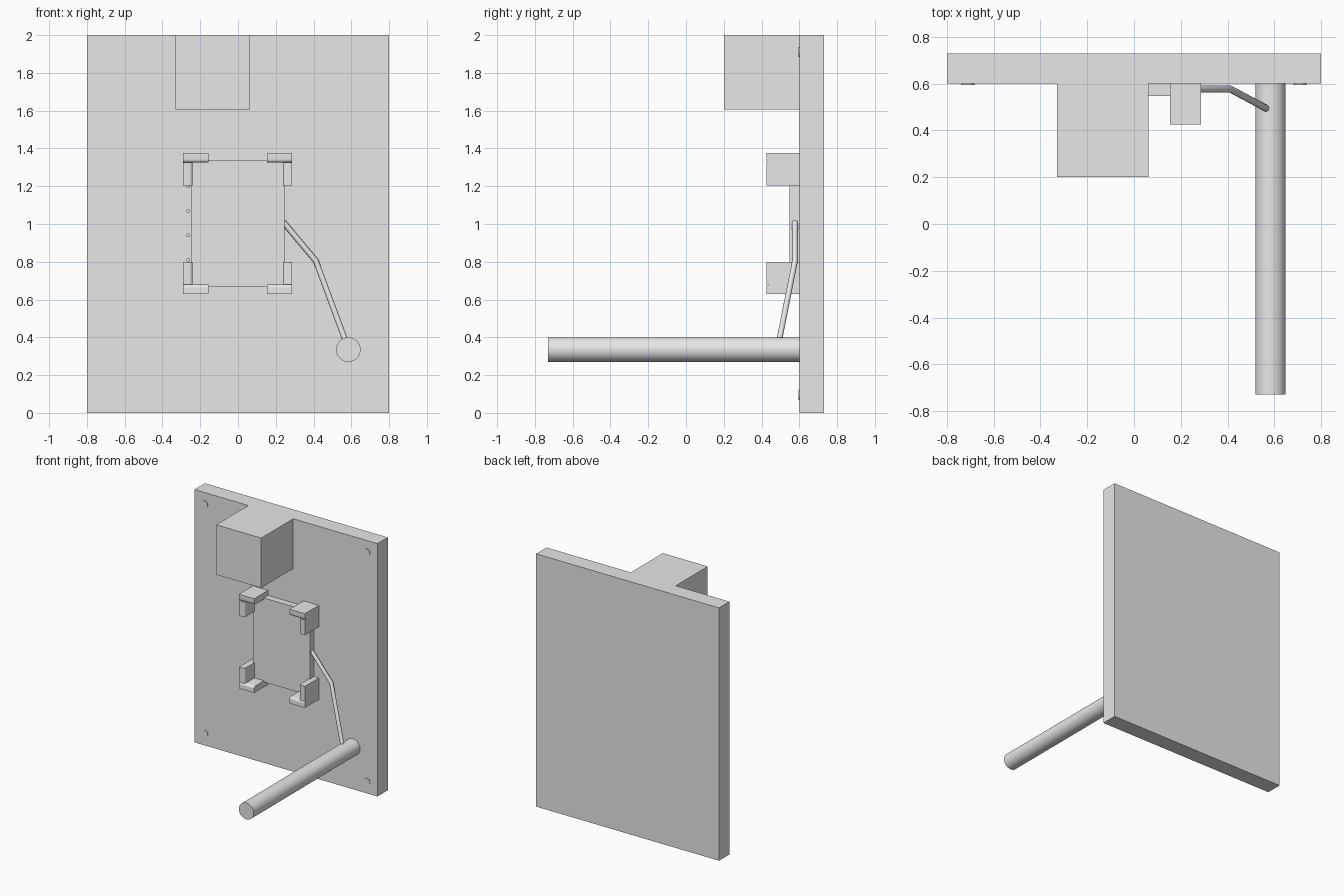
import bpy, bmesh, math
from mathutils import Vector

if "Cube" in bpy.data.objects:
    bpy.data.objects.remove(bpy.data.objects["Cube"])

grey = bpy.data.materials.new("plain grey")
grey.diffuse_color = (0.8, 0.8, 0.8, 1)
grey.use_nodes = True
grey.node_tree.nodes["Principled BSDF"].inputs["Base Color"].default_value = grey.diffuse_color


def finish(name, bm, smooth=False):
    bmesh.ops.recalc_face_normals(bm, faces=bm.faces)
    mesh = bpy.data.meshes.new(name)
    bm.to_mesh(mesh)
    bm.free()
    mesh.materials.append(grey)
    obj = bpy.data.objects.new(name, mesh)
    bpy.context.collection.objects.link(obj)
    if smooth:
        bpy.context.view_layer.objects.active = obj
        obj.select_set(True)
        bpy.ops.object.shade_smooth_by_angle(angle=math.radians(35))
        obj.select_set(False)
    return obj


def prism(name, points, offset, smooth=False):
    """Closed outline swept along an offset vector."""
    bm = bmesh.new()
    face = bm.faces.new([bm.verts.new(p) for p in points])
    out = bmesh.ops.extrude_face_region(bm, geom=[face], use_keep_orig=True)
    moved = [v for v in out["geom"] if isinstance(v, bmesh.types.BMVert)]
    bmesh.ops.translate(bm, verts=moved, vec=offset)
    return finish(name, bm, smooth)


def box(name, x0, x1, y0, y1, z0, z1):
    return prism(name, [(x0, y0, z0), (x1, y0, z0), (x1, y1, z0), (x0, y1, z0)],
                 (0, 0, z1 - z0))


def peg(name, x, z, r, y0, y1, sides=24):
    """Round bar running front to back."""
    ring = [(x + r * math.cos(2 * math.pi * i / sides), y0,
             z + r * math.sin(2 * math.pi * i / sides)) for i in range(sides)]
    return prism(name, ring, (0, y1 - y0, 0), True)


# Wall panel, top box, and flat screen plate
box("wall_panel", -0.8, 0.8, 0.6, 0.73, 0, 2)
box("top_box", -0.33, 0.063, 0.2, 0.6, 1.605, 2)
box("screen_plate", -0.25, 0.245, 0.547, 0.6, 0.67, 1.335)

# Long rod sticking out of the panel
peg("rod", 0.584, 0.335, 0.065, -0.73, 0.6, 32)

# Corner brackets: two arms each, rounded on the inner front edge
R, THICK, FRONT = 0.018, 0.05, 0.425
profile = [(0, 0.6), (0, FRONT)]
profile += [(THICK - R + R * math.sin(a), FRONT + R - R * math.cos(a))
            for a in (i * math.pi / 10 for i in range(6))]
profile += [(THICK, 0.6)]
for side, sx, xo in (("left", 1, -0.29), ("right", -1, 0.287)):
    for level, sz, zo in (("lower", 1, 0.63), ("upper", -1, 1.375)):
        prism(f"{level}_{side}_bracket_ledge",
              [(xo, y, zo + sz * t) for t, y in profile], (sx * 0.134, 0, 0), True)
        prism(f"{level}_{side}_bracket_upright",
              [(xo + sx * t, y, zo + sz * THICK) for t, y in profile],
              (0, 0, sz * 0.12), True)

# Small pins beside the plate
for i in range(4):
    peg(f"side_pin_{i + 1}", -0.263, 0.81 + 0.13 * i, 0.01, 0.575, 0.6, 12)

# Low screw heads in the panel corners
for x in (-0.71, 0.71):
    for z in (0.095, 1.91):
        peg("corner_screw", x, z, 0.027, 0.595, 0.6, 16)

# Bent cable from the plate to the rod, mitred at the bend
path = [Vector(p) for p in ((0.24, 0.577, 1.01), (0.412, 0.577, 0.805), (0.575, 0.49, 0.365))]
bm = bmesh.new()
dirs = [(path[1] - path[0]).normalized(), (path[2] - path[1]).normalized()]
tangents = [dirs[0], (dirs[0] + dirs[1]).normalized(), dirs[1]]
rings = []
for p, t in zip(path, tangents):
    u = t.cross(Vector((0, 1, 0))).normalized()
    v = t.cross(u)
    rings.append([bm.verts.new(p + 0.015 * (u * math.cos(a) + v * math.sin(a)))
                  for a in (i * math.pi / 6 for i in range(12))])
for a, b in zip(rings, rings[1:]):
    for i in range(12):
        j = (i + 1) % 12
        bm.faces.new((a[i], a[j], b[j], b[i]))
bm.faces.new(rings[0])
bm.faces.new(rings[-1])
finish("cable", bm, True)
